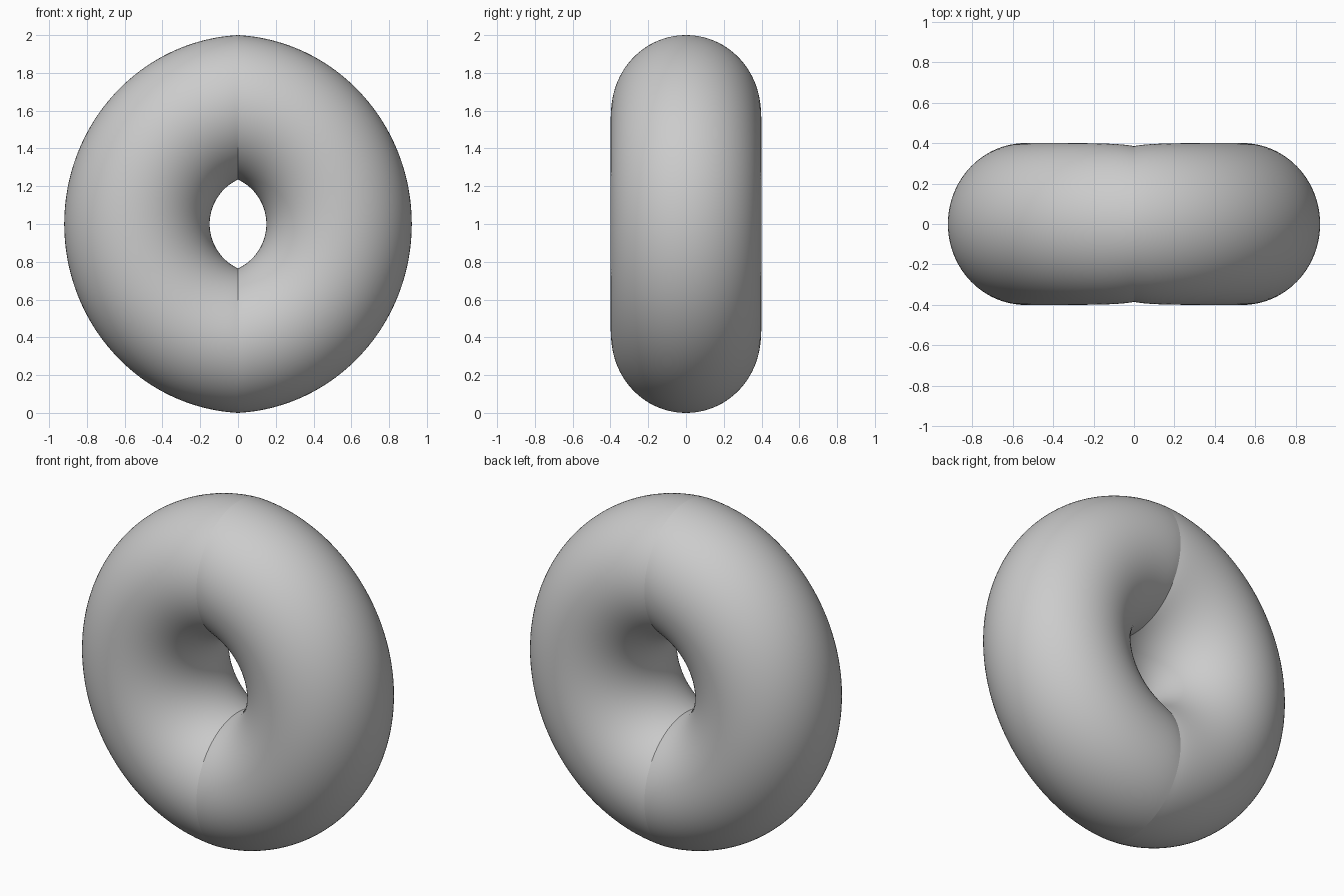
import bpy, bmesh
from math import sin, cos, pi, asin, exp

if "Cube" in bpy.data.objects:
    bpy.data.objects.remove(bpy.data.objects["Cube"])

SECTIONS, SIDES = 96, 96


def lens_arc(s, ax, az, d):
    """Point on a half-lens arc: an ellipse shifted by d past the mirror plane."""
    a0 = asin(d / ax)
    t = a0 + s * (pi - 2 * a0)
    return max(ax * sin(t) - d, 0.0), az * cos(t)


bm = bmesh.new()
rings = []
for i in range(SECTIONS + 1):
    s = i / SECTIONS
    ox, oz = lens_arc(s, 0.97, 1.0013, 0.05)     # outer rim
    ix, iz = lens_arc(s, 0.259, 0.259, 0.109)    # edge of the hole
    cx, cz = (ox + ix) / 2, (oz + iz) / 2
    hx, hz = (ox - ix) / 2, (oz - iz) / 2
    hy = 0.4 - 0.015 * exp(-cx / 0.08)           # slight pinch at the seam
    ring = []
    for j in range(SIDES):
        a = 2 * pi * j / SIDES
        x = 0.0 if i in (0, SECTIONS) else cx + hx * cos(a)
        ring.append(bm.verts.new((x, hy * sin(a), 1 + cz + hz * cos(a))))
    rings.append(ring)

for r0, r1 in zip(rings, rings[1:]):
    for j in range(SIDES):
        k = (j + 1) % SIDES
        bm.faces.new((r0[j], r0[k], r1[k], r1[j])).smooth = True
bmesh.ops.recalc_face_normals(bm, faces=bm.faces)

# Keep the seam between the halves crisp
for e in bm.edges:
    if e.is_boundary:
        e.smooth = False

# Make sure the normals face outward (rightmost face points +x)
bm.normal_update()
outer = max(bm.faces, key=lambda f: f.calc_center_median().x)
if outer.normal.x < 0:
    bmesh.ops.reverse_faces(bm, faces=bm.faces)

mesh = bpy.data.meshes.new("creased_ring")
bm.to_mesh(mesh)
bm.free()
ring_obj = bpy.data.objects.new("creased_ring", mesh)
bpy.context.collection.objects.link(ring_obj)

# Second half
mirror = ring_obj.modifiers.new("mirror", 'MIRROR')
mirror.use_axis[0] = True
mirror.use_clip = True
mirror.merge_threshold = 0.0005
